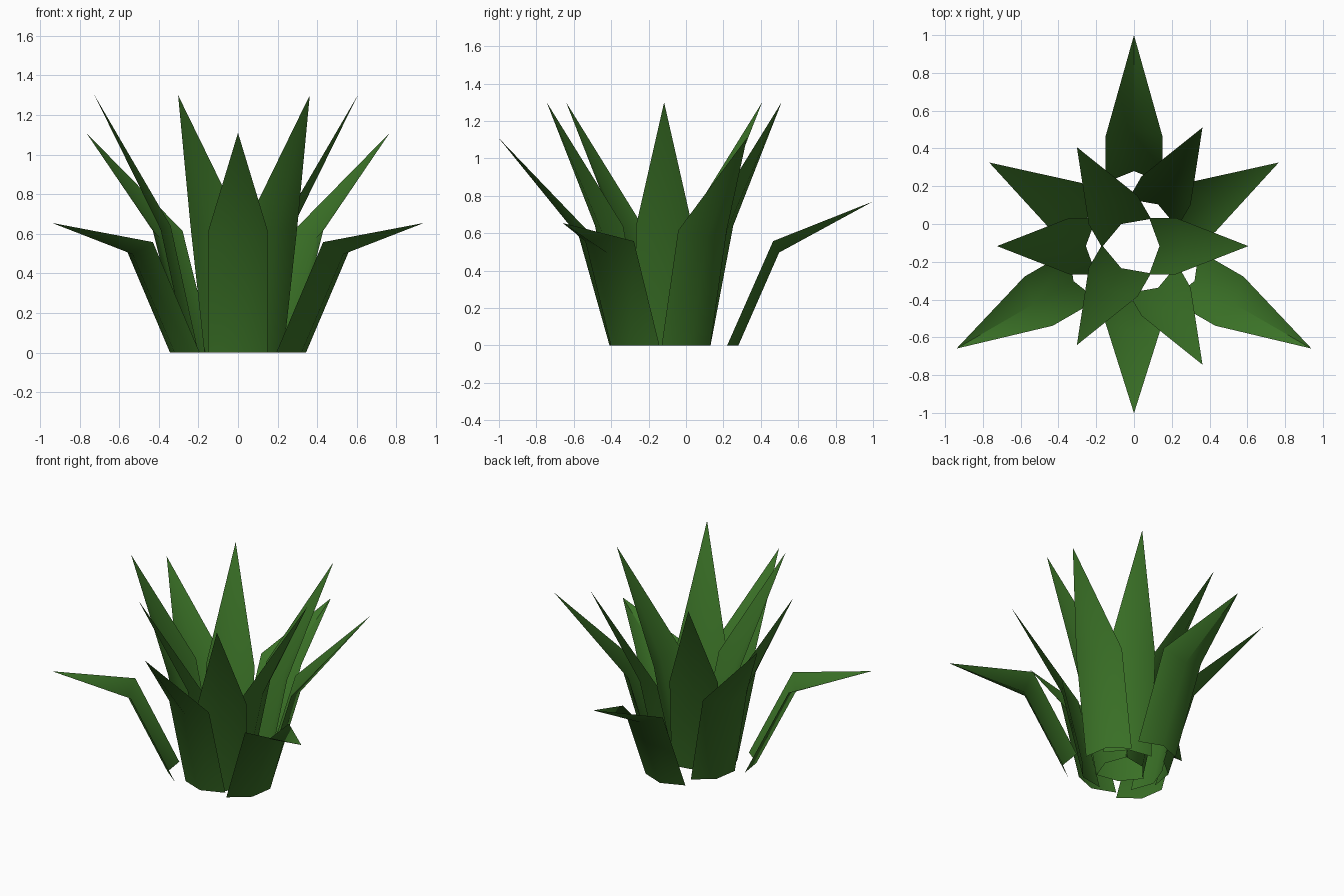
import bpy, math

if "Cube" in bpy.data.objects:
    bpy.data.objects.remove(bpy.data.objects["Cube"])

green = bpy.data.materials.new("leaf_green")
green.diffuse_color = (0.043, 0.168, 0.020, 1)
green.use_nodes = True
green.node_tree.nodes["Principled BSDF"].inputs["Base Color"].default_value = green.diffuse_color

CY = -0.117   # heart of the rosette
HALF = 0.15   # half width of every leaf


def leaf(name, angle, base, mid, tip):
    """base: (edge r, centre r); mid: (edge r, edge z, centre r, centre z); tip: (r, z)"""
    a = math.radians(angle)
    c, s = math.cos(a), math.sin(a)
    be, bc = base
    me, mez, mc, mcz = mid
    local = [(be, -HALF, 0), (bc, 0, 0), (be, HALF, 0),
             (me, -HALF, mez), (mc, 0, mcz), (me, HALF, mez),
             (tip[0], 0, tip[1])]
    verts = [(r * c - t * s, CY + r * s + t * c, z) for r, t, z in local]
    faces = [(0, 1, 4, 3), (1, 2, 5, 4), (3, 4, 6), (4, 5, 6)]
    mesh = bpy.data.meshes.new(name)
    mesh.from_pydata(verts, [], faces)
    mesh.materials.append(green)
    ob = bpy.data.objects.new(name, mesh)
    bpy.context.collection.objects.link(ob)
    bpy.ops.object.select_all(action='DESELECT')
    ob.select_set(True)
    bpy.context.view_layer.objects.active = ob
    bpy.ops.object.shade_smooth_by_angle(angle=math.radians(45))


# drooping outer leaves
low_mid = (0.583, 0.558, 0.615, 0.497)
leaf("back_drooping_leaf", 90, (0.337, 0.397), low_mid, (1.117, 0.77))
for i, ang in enumerate((-30, 210)):
    leaf(f"side_drooping_leaf_{i}", ang, (0.31, 0.37), low_mid, (1.085, 0.655))

# raised outer leaves
for i, ang in enumerate((30, 150, 270)):
    leaf(f"raised_leaf_{i}", ang, (0.234, 0.292),
         (0.41, 0.615, 0.455, 0.58), (0.885, 1.11))

# upright inner leaves, alternating near and far from the heart
for i in range(6):
    off = 0.12 * (i % 2)
    leaf(f"inner_leaf_{i}", i * 60, (0.08 + off, 0.135 + off),
         (0.22 + off, 0.64, 0.27 + off, 0.62), (0.605 + off, 1.30))
